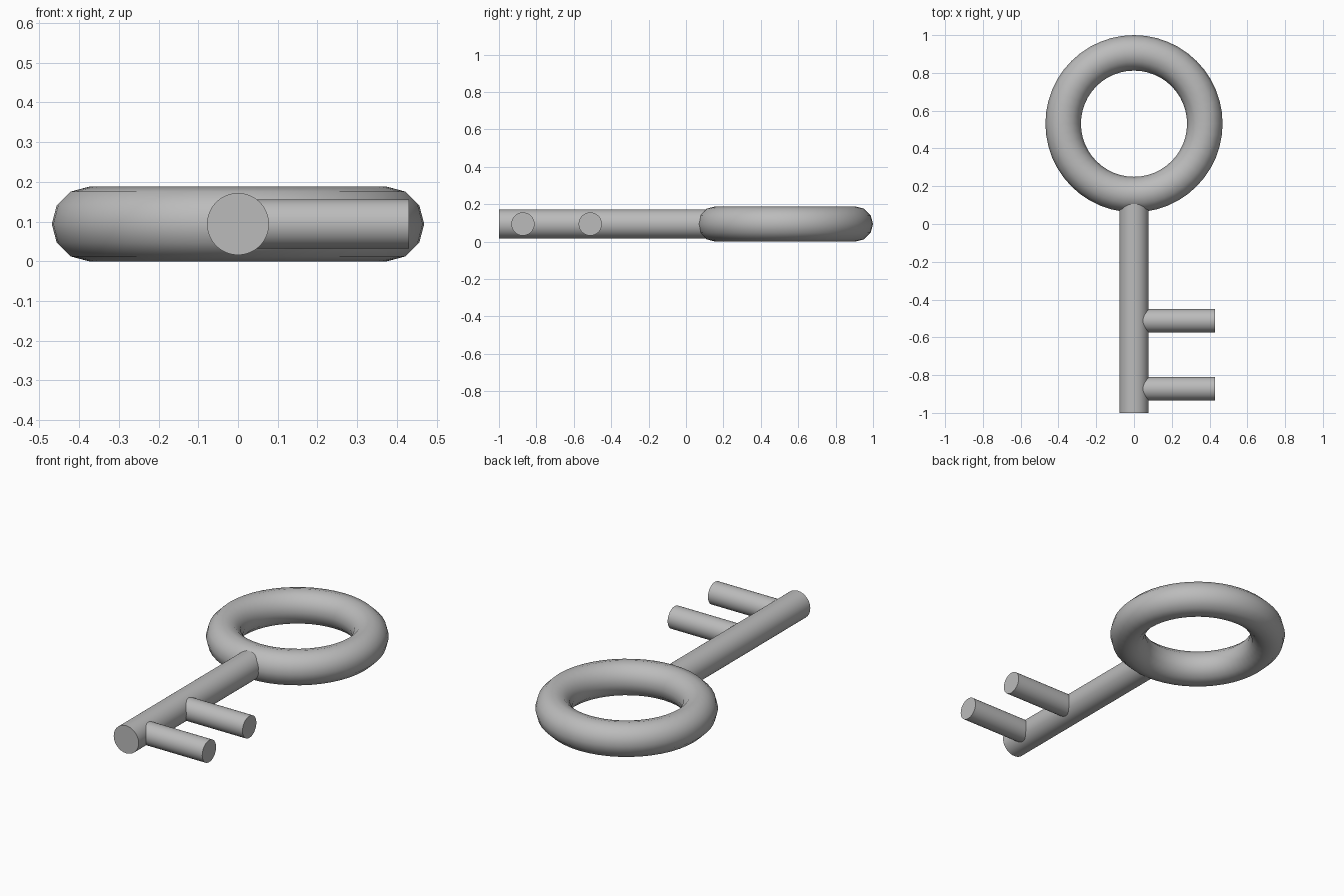
import bpy
import math
from mathutils import Vector

cube = bpy.data.objects.get("Cube")
if cube:
    bpy.data.objects.remove(cube, do_unlink=True)

MID_Z = 0.094

# Plain grey metal
grey = bpy.data.materials.new("grey_metal")
grey.use_nodes = True
colour = (0.5, 0.5, 0.5, 1)
grey.diffuse_color = colour
grey.node_tree.nodes["Principled BSDF"].inputs["Base Color"].default_value = colour


def finish(name):
    obj = bpy.context.object
    obj.name = name
    obj.data.materials.append(grey)
    bpy.ops.object.shade_smooth_by_angle(angle=math.radians(40))


def rod(name, start, end, radius):
    start, end = Vector(start), Vector(end)
    axis = end - start
    bpy.ops.mesh.primitive_cylinder_add(
        vertices=48, radius=radius, depth=axis.length,
        location=(start + end) / 2,
        rotation=axis.to_track_quat('Z', 'Y').to_euler())
    finish(name)


# Ring handle
bpy.ops.mesh.primitive_torus_add(
    major_radius=0.375, minor_radius=MID_Z, major_segments=48,
    minor_segments=12, location=(0, 0.531, MID_Z))
finish("ring_handle")

# Shaft, its back end buried in the ring
rod("shaft", (0, -1, MID_Z), (0, 0.15, MID_Z), 0.078)

# Two teeth on the left side
for name, y in (("front_tooth", -0.872), ("back_tooth", -0.512)):
    rod(name, (0, y, MID_Z), (0.43, y, MID_Z), 0.062)
